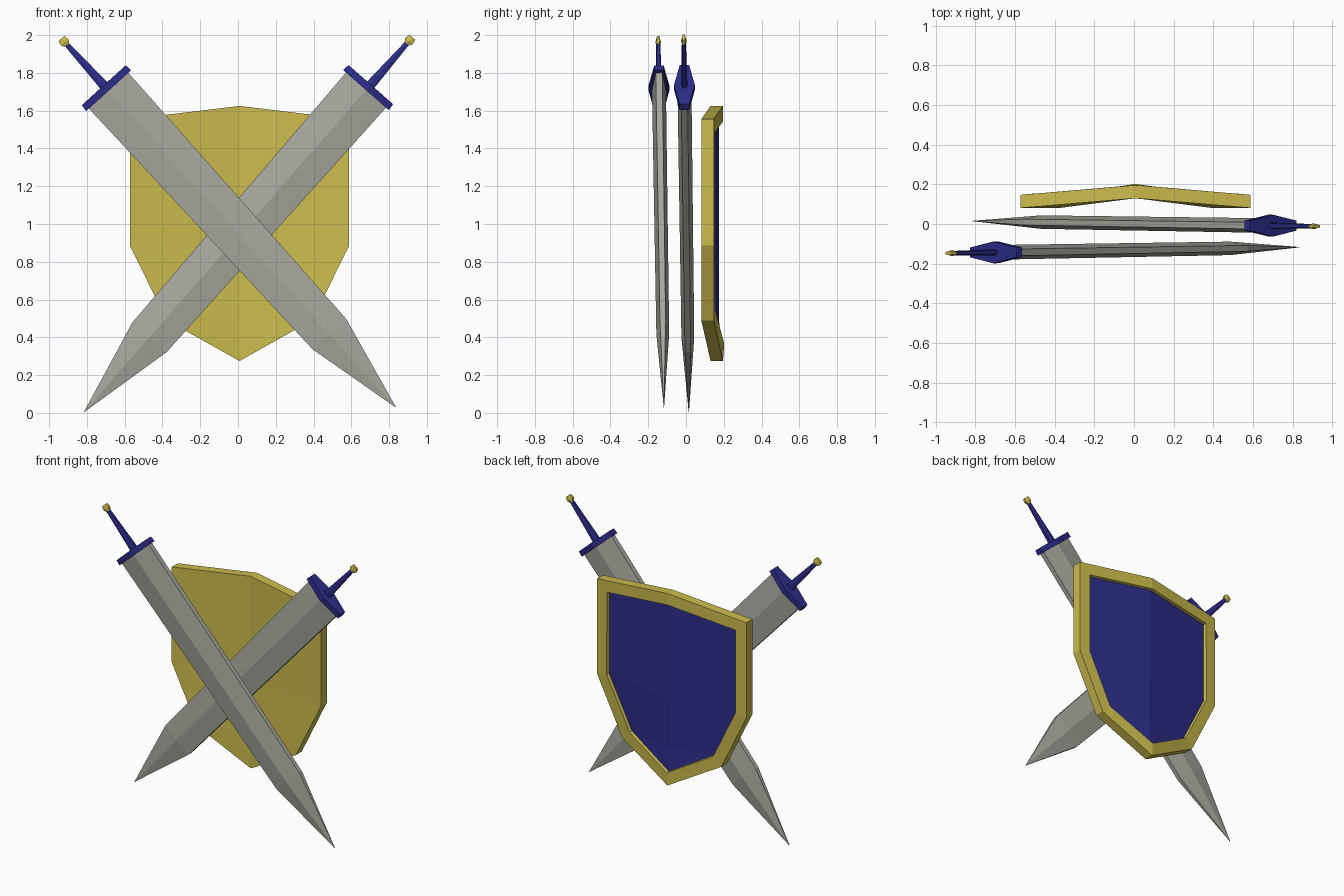
import bpy, bmesh
from mathutils import Matrix, Vector

cube = bpy.data.objects.get("Cube")
if cube:
    bpy.data.objects.remove(cube, do_unlink=True)


def material(name, rgb):
    m = bpy.data.materials.new(name)
    m.use_nodes = True
    color = (*rgb, 1)
    m.diffuse_color = color
    m.node_tree.nodes["Principled BSDF"].inputs["Base Color"].default_value = color
    return m


STEEL = material("steel grey", (0.40, 0.40, 0.35))
GOLD = material("gold", (0.60, 0.50, 0.075))
NAVY = material("navy blue", (0.026, 0.026, 0.26))


def finish(name, bm, mats, matrix=None):
    bmesh.ops.recalc_face_normals(bm, faces=bm.faces)
    me = bpy.data.meshes.new(name)
    bm.to_mesh(me)
    bm.free()
    for m in mats:
        me.materials.append(m)
    ob = bpy.data.objects.new(name, me)
    if matrix:
        ob.matrix_world = matrix
    bpy.context.collection.objects.link(ob)
    return ob


def hexagon(half_width, mid, end):
    """Six-sided section: flat ends, ridge in the middle."""
    return [(half_width, -end), (half_width, end), (0, mid),
            (-half_width, end), (-half_width, -end), (0, -mid)]


def loft(name, sections, mat, matrix):
    """Bridge sections (height, outline) and cap both ends."""
    bm = bmesh.new()
    rings = [[bm.verts.new((x, y, z)) for x, y in outline] for z, outline in sections]
    for a, b in zip(rings, rings[1:]):
        for i in range(len(a)):
            j = (i + 1) % len(a)
            bm.faces.new((a[i], a[j], b[j], b[i]))
    bm.faces.new(rings[0])
    bm.faces.new(rings[-1])
    return finish(name, bm, [mat], matrix)


def sword(prefix, tip, guard):
    # Local frame: z runs from the guard to the pommel, x across the blade
    tip, guard = Vector(tip), Vector(guard)
    z = (guard - tip).normalized()
    x = Vector((0, 1, 0)).cross(z).normalized()
    y = z.cross(x)
    frame = Matrix.Translation(guard) @ Matrix((x, y, z)).transposed().to_4x4()
    length = (guard - tip).length

    loft(prefix + "_blade", [
        (-length, hexagon(0.001, 0.001, 0.0005)),
        (-1.74, hexagon(0.12, 0.034, 0.015)),
        (0.005, hexagon(0.141, 0.037, 0.017))], STEEL, frame)
    loft(prefix + "_guard", [
        (0, hexagon(0.161, 0.055, 0.025)),
        (0.038, hexagon(0.157, 0.055, 0.025))], NAVY, frame)
    loft(prefix + "_grip", [
        (0.03, hexagon(0.026, 0.016, 0.011)),
        (0.335, hexagon(0.013, 0.011, 0.007))], NAVY, frame)
    loft(prefix + "_pommel", [
        (0.322, hexagon(0.012, 0.010, 0.006)),
        (0.345, hexagon(0.026, 0.015, 0.009)),
        (0.372, hexagon(0.021, 0.010, 0.006))], GOLD, frame)


sword("front_sword", (0.835, -0.117, 0.03), (-0.685, -0.143, 1.706))
sword("rear_sword", (-0.815, 0.015, 0.005), (0.678, -0.008, 1.709))


# Shield: folded plate, rows of (half width, side height, centre height)
ROWS = [(0.58, 1.555, 1.625), (0.58, 0.885, 0.885), (0.385, 0.49, 0.53)]
CENTRE_X, SIDE_Y, FOLD_Y, THICK = 0.008, 0.081, 0.13, 0.066
bm = bmesh.new()


def shield_layer(offset):
    rows = []
    for w, side_z, mid_z in ROWS:
        rows.append([bm.verts.new((CENTRE_X + s * w,
                                   (SIDE_Y if s else FOLD_Y) + offset,
                                   side_z if s else mid_z)) for s in (-1, 0, 1)])
    point = bm.verts.new((CENTRE_X, FOLD_Y + offset, 0.275))
    faces = []
    for a, b in zip(rows, rows[1:]):
        for i in (0, 1):
            faces.append(bm.faces.new((a[i], a[i + 1], b[i + 1], b[i])))
    for i in (0, 1):
        faces.append(bm.faces.new((rows[-1][i], rows[-1][i + 1], point)))
    border = rows[0] + [r[2] for r in rows[1:]] + [point] + [r[0] for r in rows[:0:-1]]
    return faces, border


inner, edge_a = shield_layer(0)
outer, edge_b = shield_layer(THICK)
for i in range(len(edge_a)):
    j = (i + 1) % len(edge_a)
    bm.faces.new((edge_a[i], edge_a[j], edge_b[j], edge_b[i]))
bmesh.ops.recalc_face_normals(bm, faces=bm.faces)

# Raised gold rim around a sunken navy panel
bmesh.ops.inset_region(bm, faces=outer, thickness=0.08, use_even_offset=True)
bmesh.ops.inset_region(bm, faces=outer, thickness=0.003, depth=-0.022,
                       use_even_offset=True)
for f in outer:
    f.material_index = 1
finish("shield", bm, [GOLD, NAVY])
